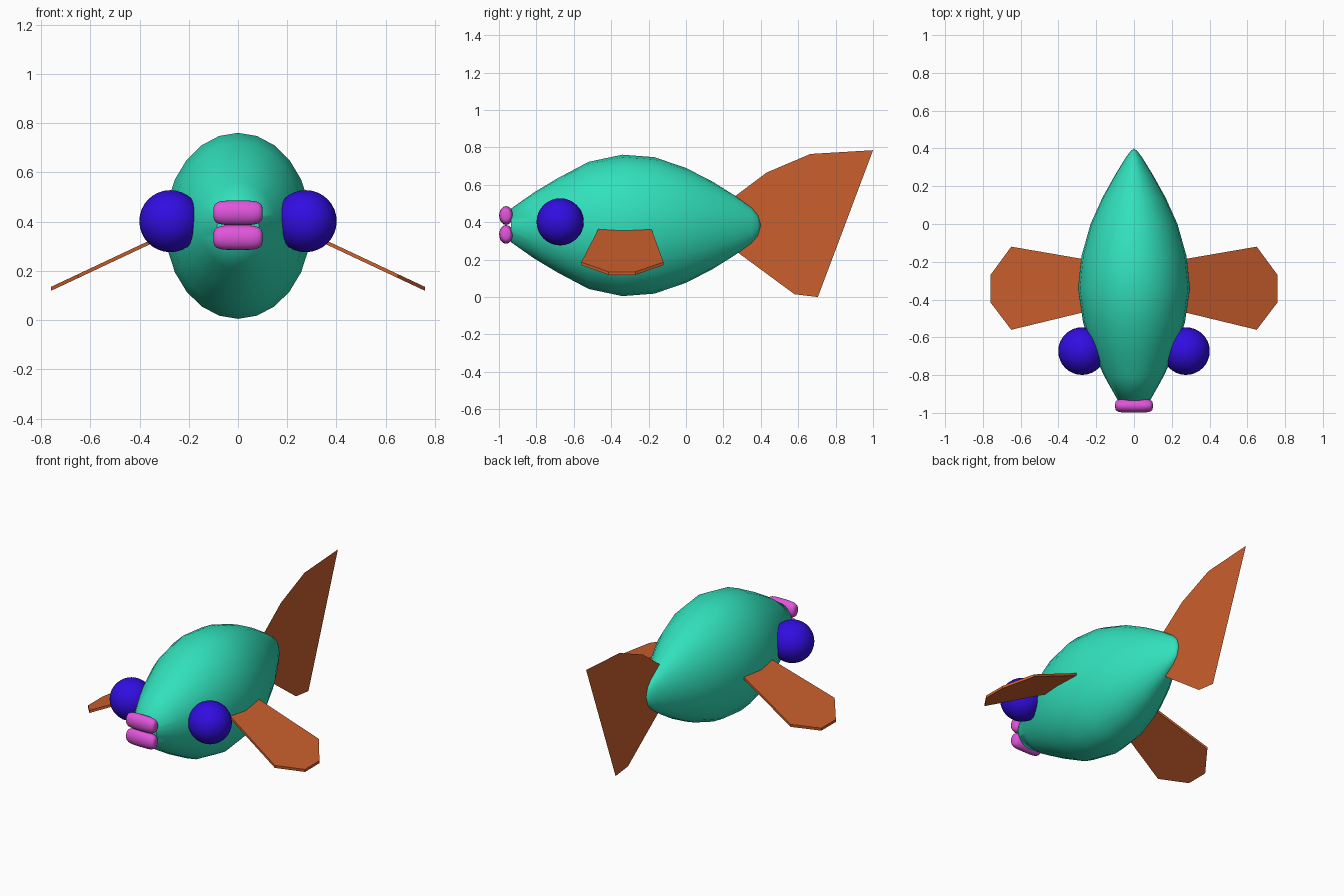
import bpy, bmesh, math
from mathutils import Vector

if "Cube" in bpy.data.objects:
    bpy.data.objects.remove(bpy.data.objects["Cube"])


def material(name, rgb):
    m = bpy.data.materials.new(name)
    m.diffuse_color = (*rgb, 1)
    m.use_nodes = True
    m.node_tree.nodes["Principled BSDF"].inputs["Base Color"].default_value = m.diffuse_color
    return m


TEAL = material("teal", (0.031, 0.75, 0.50))
ORANGE = material("orange", (0.60, 0.116, 0.026))
BLUE = material("deep blue", (0.031, 0.004, 0.75))
PINK = material("pink", (0.75, 0.09, 0.71))


def finish(name, bm, mat, smooth=None):
    bmesh.ops.recalc_face_normals(bm, faces=bm.faces)
    me = bpy.data.meshes.new(name)
    bm.to_mesh(me)
    bm.free()
    me.materials.append(mat)
    ob = bpy.data.objects.new(name, me)
    bpy.context.collection.objects.link(ob)
    if smooth:
        bpy.ops.object.select_all(action='DESELECT')
        bpy.context.view_layer.objects.active = ob
        ob.select_set(True)
        bpy.ops.object.shade_smooth_by_angle(angle=math.radians(smooth))
    return ob


# Body: elliptical rings (y, half width, half height) lofted nose to tail
RINGS = [(-0.935, 0.085, 0.09), (-0.81, 0.155, 0.178), (-0.69, 0.212, 0.25),
         (-0.52, 0.27, 0.34), (-0.34, 0.296, 0.378), (-0.17, 0.278, 0.365),
         (0.0, 0.23, 0.307), (0.14, 0.167, 0.235), (0.26, 0.1, 0.16),
         (0.35, 0.045, 0.095), (0.384, 0.02, 0.055)]
SEG = 24
bm = bmesh.new()
loops = []
for y, rx, rz in RINGS:
    loops.append([bm.verts.new((rx * math.sin(2 * math.pi * i / SEG), y,
                                0.383 + rz * math.cos(2 * math.pi * i / SEG)))
                  for i in range(SEG)])
for a, b in zip(loops, loops[1:]):
    for i in range(SEG):
        j = (i + 1) % SEG
        bm.faces.new((a[i], a[j], b[j], b[i]))
bm.faces.new(loops[0])
tip = bm.verts.new((0, 0.4, 0.385))
for i in range(SEG):
    bm.faces.new((loops[-1][i], loops[-1][(i + 1) % SEG], tip))
finish("body", bm, TEAL, 60)

# Tail: a single flat sheet on the centre plane
TAIL = [(0.25, 0.53), (0.43, 0.665), (0.665, 0.765), (1.0, 0.785),
        (0.88, 0.555), (0.665, 0.405), (0.745, 0.17), (0.705, 0.0),
        (0.58, 0.015), (0.25, 0.258)]
bm = bmesh.new()
bm.faces.new([bm.verts.new((0, y, z)) for y, z in TAIL])
bmesh.ops.triangulate(bm, faces=bm.faces)
finish("tail_fin", bm, ORANGE)

# Side fins: thin sloping boards, mirrored; eyes: spheres, mirrored
FIN = [(0.22, -0.194), (0.65, -0.12), (0.76, -0.27), (0.76, -0.415),
       (0.65, -0.56), (0.22, -0.456)]
for side, label in ((1, "right"), (-1, "left")):
    bm = bmesh.new()
    f = bm.faces.new([bm.verts.new((side * x, y, 0.135 + 0.47 * (0.76 - x)))
                      for x, y in FIN])
    ext = bmesh.ops.extrude_face_region(bm, geom=[f], use_keep_orig=True)
    bmesh.ops.translate(bm, vec=(0, 0, -0.016),
                        verts=[v for v in ext["geom"] if isinstance(v, bmesh.types.BMVert)])
    finish(label + "_side_fin", bm, ORANGE)

    bm = bmesh.new()
    bmesh.ops.create_uvsphere(bm, u_segments=32, v_segments=16, radius=0.126)
    bmesh.ops.translate(bm, vec=(side * 0.275, -0.673, 0.402), verts=bm.verts)
    finish(label + "_eye", bm, BLUE, 60)

# Lips: squared-off ellipsoids, one above the other
for z, label in ((0.436, "upper"), (0.335, "lower")):
    bm = bmesh.new()
    bmesh.ops.create_uvsphere(bm, u_segments=20, v_segments=16, radius=1)
    for v in bm.verts:
        along, r = v.co.z, math.hypot(v.co.x, v.co.y)
        k = r ** -0.5 if r > 1e-4 else 0
        v.co = Vector((0.1 * math.copysign(abs(along) ** 0.5, along),
                       -0.962 + 0.037 * v.co.x * k,
                       z + 0.05 * v.co.y * k))
    finish(label + "_lip", bm, PINK, 60)
